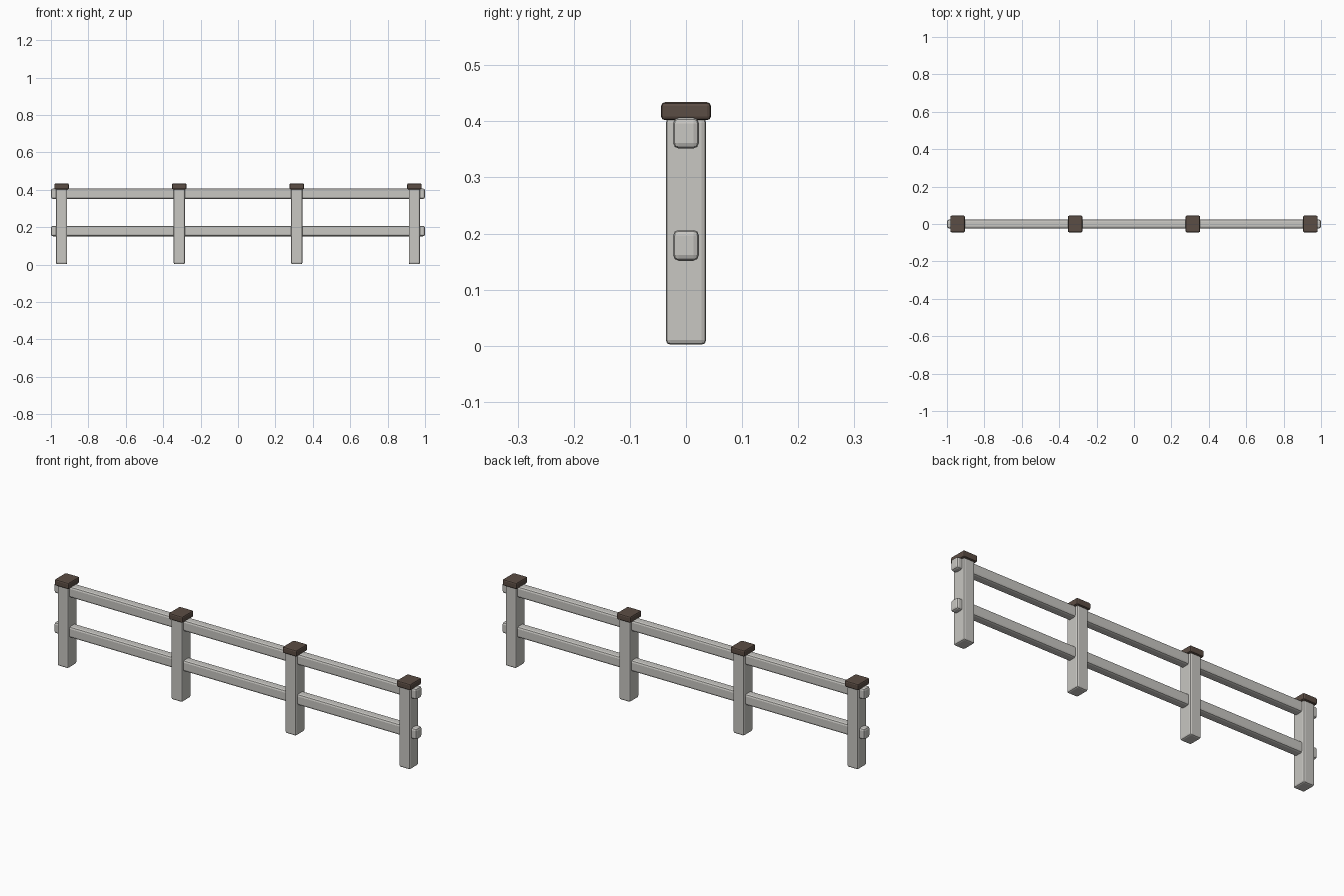
import bpy

if "Cube" in bpy.data.objects:
    bpy.data.objects.remove(bpy.data.objects["Cube"])


def material(name, color):
    m = bpy.data.materials.new(name)
    m.diffuse_color = (*color, 1)
    m.use_nodes = True
    m.node_tree.nodes["Principled BSDF"].inputs["Base Color"].default_value = m.diffuse_color
    return m


stone = material("pale_grey", (0.58, 0.57, 0.54))
brown = material("dark_brown", (0.105, 0.074, 0.058))


def rounded_box(name, center, size, mat, radius):
    """Box with softly bevelled edges."""
    bpy.ops.mesh.primitive_cube_add(size=1, location=center)
    ob = bpy.context.object
    ob.name = name
    ob.scale = size
    bpy.ops.object.transform_apply(location=False, rotation=False, scale=True)
    ob.data.materials.append(mat)
    bevel = ob.modifiers.new("soft_edges", 'BEVEL')
    bevel.width = radius
    bevel.segments = 2
    return ob


# Four evenly spaced posts with overhanging caps
for i in range(4):
    x = -0.943 + i * 0.6287
    rounded_box(f"post_{i + 1}", (x, 0, 0.204), (0.06, 0.072, 0.404), stone, 0.008)
    rounded_box(f"post_cap_{i + 1}", (x, 0, 0.418), (0.078, 0.089, 0.032), brown, 0.007)

# Two full-length rails running through the posts
for name, z in (("lower_rail", 0.179), ("upper_rail", 0.379)):
    rounded_box(name, (0, 0, z), (2.0, 0.046, 0.055), stone, 0.01)
